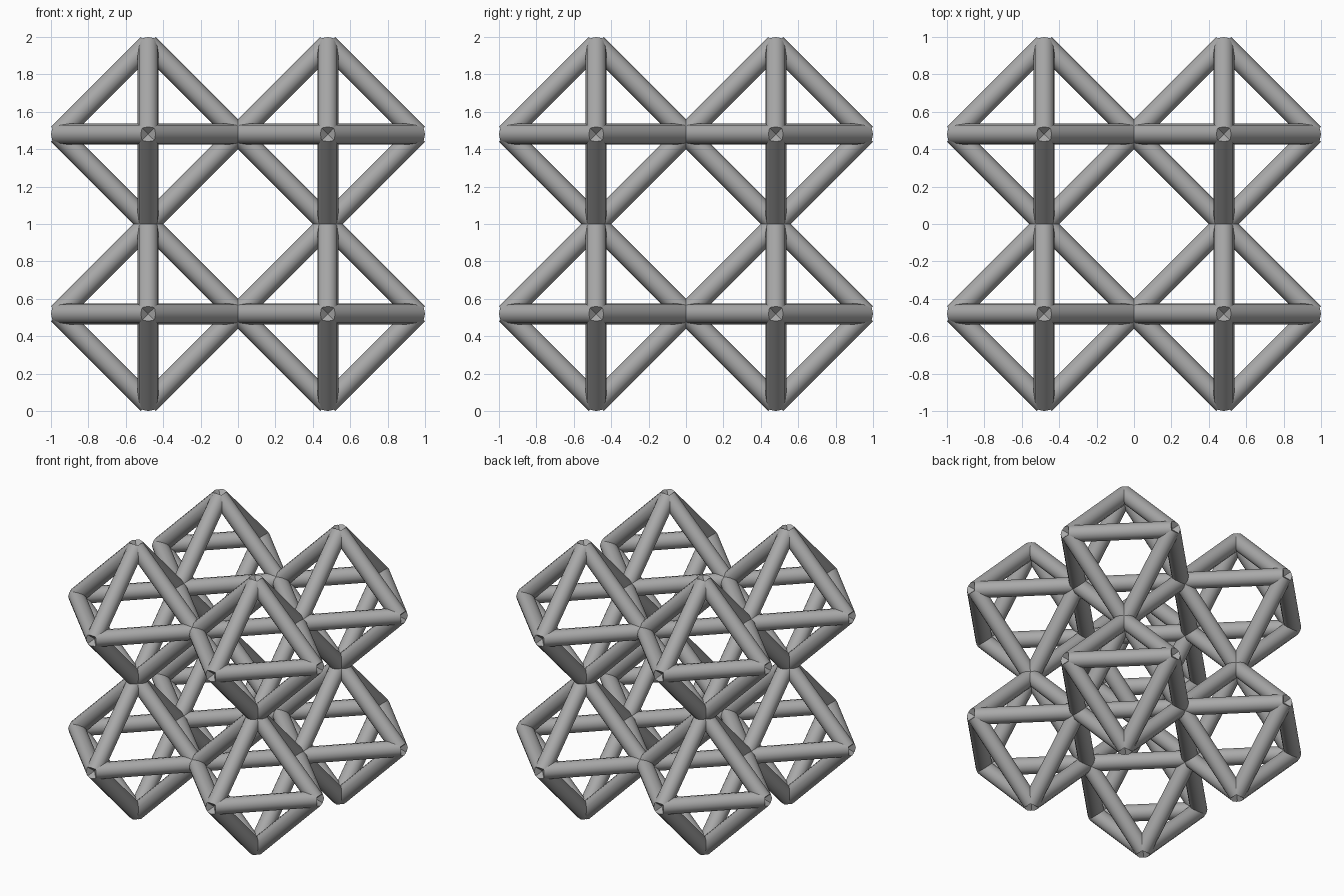
import bpy
import bmesh
import math
from mathutils import Vector, Matrix

REACH = 0.48     # octahedron centre to corner, also the cell offset
RADIUS = 0.056   # strut radius
SIDES = 12

if "Cube" in bpy.data.objects:
    bpy.data.objects.remove(bpy.data.objects["Cube"], do_unlink=True)

# Plain grey for every strut
grey = bpy.data.materials.new("strut grey")
grey.use_nodes = True
colour = (0.4, 0.4, 0.4, 1)
grey.diffuse_color = colour
grey.node_tree.nodes["Principled BSDF"].inputs["Base Color"].default_value = colour


def add_strut(bm, a, b):
    """Flat-ended round bar from a to b."""
    turn = (b - a).to_track_quat("Z", "Y").to_matrix().to_4x4()
    bmesh.ops.create_cone(
        bm, cap_ends=True, segments=SIDES, radius1=RADIUS, radius2=RADIUS,
        depth=(b - a).length, matrix=Matrix.Translation((a + b) / 2) @ turn)


# One octahedral frame: a bar along each edge joining neighbouring corners
corners = [Vector([s * REACH if i == axis else 0 for i in range(3)])
           for axis in range(3) for s in (-1, 1)]
bm = bmesh.new()
for i, a in enumerate(corners):
    for b in corners[i + 1:]:
        if abs(a.dot(b)) < 1e-6:
            add_strut(bm, a, b)
frame = bpy.data.meshes.new("octahedral_frame")
bm.to_mesh(frame)
bm.free()
frame.materials.append(grey)

# Eight frames stacked two by two by two, touching corner to corner
bpy.ops.object.select_all(action="DESELECT")
for z, level in ((-1, "lower"), (1, "upper")):
    for y, depth in ((-1, "front"), (1, "back")):
        for x, side in ((-1, "right"), (1, "left")):
            cell = bpy.data.objects.new(f"{level}_{depth}_{side}_frame", frame)
            cell.location = (x * REACH, y * REACH, 1 + z * REACH)
            bpy.context.collection.objects.link(cell)
            cell.select_set(True)
            bpy.context.view_layer.objects.active = cell

# Smooth bar sides with crisp end caps; the mesh is shared by all frames
for poly in frame.polygons:
    poly.use_smooth = len(poly.vertices) == 4
for edge in frame.edges:
    ends = [frame.vertices[v].co for v in edge.vertices]
    edge.use_edge_sharp = (ends[0] - ends[1]).length < math.pi * RADIUS
